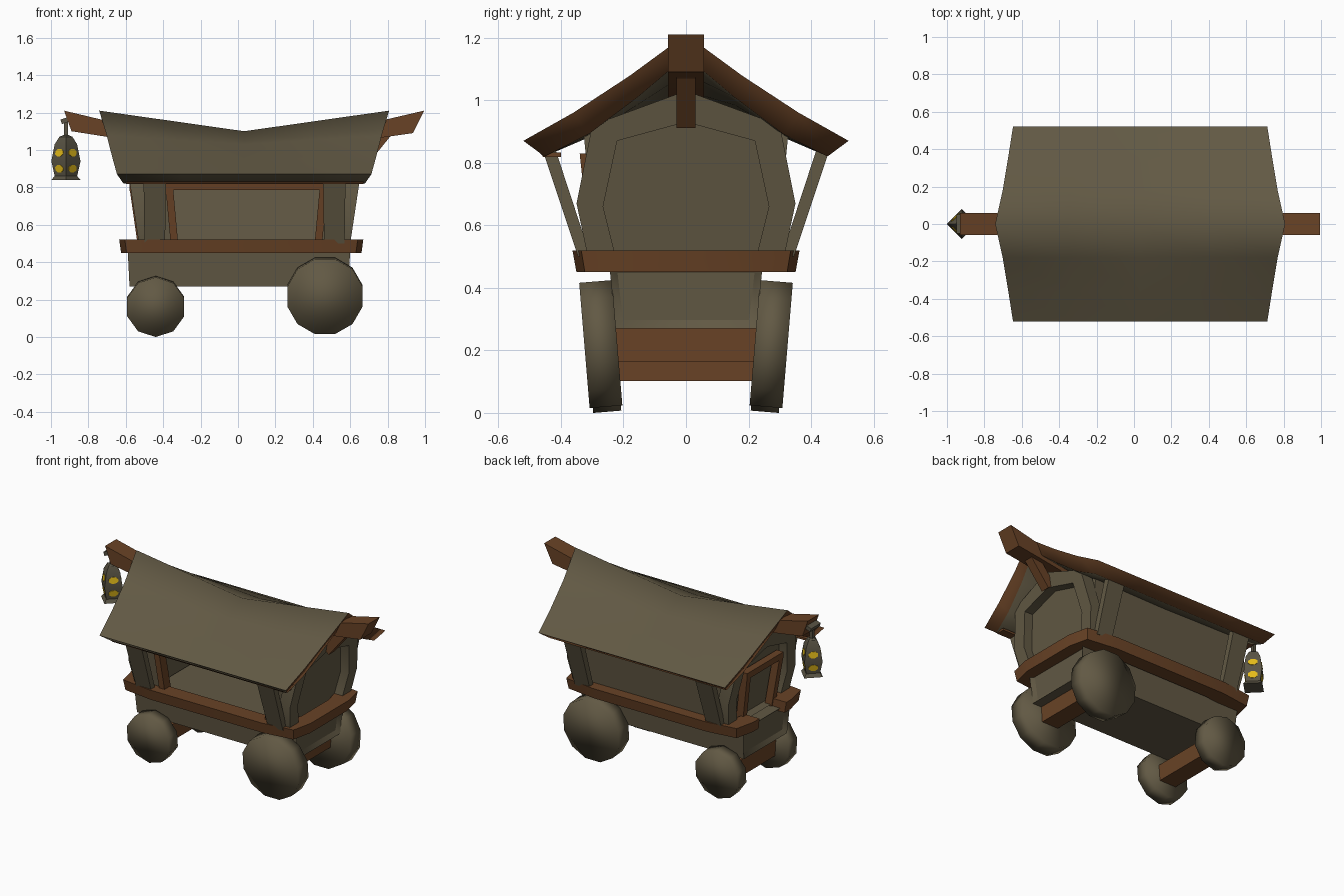
import bpy, bmesh, math
from mathutils import Vector, Matrix

if "Cube" in bpy.data.objects:
    bpy.data.objects.remove(bpy.data.objects["Cube"])


def material(name, rgb):
    m = bpy.data.materials.new(name)
    m.diffuse_color = (*rgb, 1)
    m.use_nodes = True
    m.node_tree.nodes["Principled BSDF"].inputs["Base Color"].default_value = m.diffuse_color
    return m


OLIVE = material("weathered_olive", (0.122, 0.10, 0.058))
BROWN = material("brown_wood", (0.14, 0.055, 0.019))
IRON = material("dark_iron", (0.10, 0.088, 0.058))
GLOW = material("lantern_yellow", (0.78, 0.50, 0.01))


def make(name, verts, faces, mats, angle=35):
    me = bpy.data.meshes.new(name)
    me.from_pydata([tuple(v) for v in verts], [], faces)
    bm = bmesh.new()
    bm.from_mesh(me)
    bmesh.ops.recalc_face_normals(bm, faces=bm.faces)
    bm.to_mesh(me)
    bm.free()
    ob = bpy.data.objects.new(name, me)
    bpy.context.collection.objects.link(ob)
    for m in mats:
        me.materials.append(m)
    bpy.ops.object.select_all(action='DESELECT')
    ob.select_set(True)
    bpy.context.view_layer.objects.active = ob
    bpy.ops.object.shade_smooth_by_angle(angle=math.radians(angle))
    return ob


def loft(name, rings, mat, angle=35, closed=False):
    """Skin a list of equal rings; capped, or joined end to start when closed."""
    n, k = len(rings[0]), len(rings)
    verts = [v for r in rings for v in r]
    faces = [(a * n + i, a * n + (i + 1) % n, (a + 1) % k * n + (i + 1) % n, (a + 1) % k * n + i)
             for a in range(k if closed else k - 1) for i in range(n)]
    if not closed:
        faces += [tuple(range(n)), tuple(range((k - 1) * n, k * n))]
    return make(name, verts, faces, [mat], angle)


def block(name, low, z0, high, z1, mat):
    """Tapered box: (x0, x1, y0, y1) at z0 and at z1."""
    def rect(r, z):
        return [(r[0], r[2], z), (r[1], r[2], z), (r[1], r[3], z), (r[0], r[3], z)]
    return loft(name, [rect(low, z0), rect(high, z1)], mat)


def beam(name, a, b, w, h, mat):
    """Square timber from a to b in the xz plane or across it."""
    a, b = Vector(a), Vector(b)
    d = (b - a).normalized()
    s = d.cross(Vector((0, 1, 0)) if abs(d.y) < 0.7 else Vector((1, 0, 0))).normalized()
    t = d.cross(s)
    return loft(name, [[p + s * h * i + t * w * j for i, j in ((-.5, -.5), (.5, -.5), (.5, .5), (-.5, .5))]
                       for p in (a, b)], mat)


# Sagging roof: olive sheet with brown end boards and back eave
PROFILE = [(0, 1.21, 1.10, 0.775), (0.18, 1.078, 1.03, 0.735), (0.36, 0.96, 0.95, 0.705), (0.52, 0.87, 0.87, 0.68)]
half = PROFILE[::-1] + [(-y, e, m, x) for y, e, m, x in PROFILE[1:]]
verts, faces, NX = [], [], 5
for under in (0, 1):
    for i in range(NX):
        t = -1 + 2 * i / (NX - 1)
        for y, e, m, xe in half:
            z = m + (e - m) * abs(t)
            edge = abs(y) > 0.5
            if under:
                y *= 0.87
                z -= 0.05 if edge else 0.07
                xe -= 0.035
            verts.append((0.033 + t * xe, y, z))
n, total = len(half), len(half) * NX
for i in range(NX - 1):
    for j in range(n - 1):
        q = (i * n + j, i * n + j + 1, (i + 1) * n + j + 1, (i + 1) * n + j)
        faces += [q, tuple(v + total for v in q[::-1])]
border = ([j for j in range(n)] + [i * n + n - 1 for i in range(1, NX)]
          + [(NX - 1) * n + j for j in range(n - 2, -1, -1)] + [i * n for i in range(NX - 2, 0, -1)])
for a, b in zip(border, border[1:] + border[:1]):
    faces.append((a, b, b + total, a + total))
roof = make("roof", verts, faces, [OLIVE, BROWN], 75)
for p in roof.data.polygons:
    rim = len({v < total for v in p.vertices}) == 2
    front_eave = all(roof.data.vertices[v].co.y < -0.44 for v in p.vertices)
    p.material_index = 1 if rim and not front_eave else 0
block("front_eave_trim", (-0.60, 0.67, -0.456, -0.40), 0.818, (-0.60, 0.67, -0.468, -0.40), 0.832, BROWN)

# Ridge beam with upturned ends
ridge = [(-0.93, 1.21), (-0.7, 1.155), (0.03, 1.03), (0.78, 1.16), (0.995, 1.21),
         (0.935, 1.09), (0.76, 1.065), (0.03, 0.95), (-0.7, 1.07), (-0.89, 1.10)]
loft("ridge_beam", [[(x, y, z) for x, z in ridge] for y in (-0.058, 0.058)], BROWN)
beam("ridge_bracket", (0.79, 0, 1.09), (0.66, 0, 0.93), 0.06, 0.06, BROWN)

# Lower hull with an inset panel at each end
hull = block("hull", (-0.58, 0.59, -0.225, 0.225), 0.27, (-0.59, 0.60, -0.245, 0.245), 0.47, OLIVE)
bm = bmesh.new()
bm.from_mesh(hull.data)
bm.faces.ensure_lookup_table()
ends = [f for f in bm.faces if abs(f.normal.x) > 0.9]
bmesh.ops.inset_individual(bm, faces=ends, thickness=0.035, depth=-0.02)
bm.to_mesh(hull.data)
bm.free()

# Bowed rail around the deck, with a gap for the doorway at the back end
side = [(-0.635, 0.14), (-0.635, 0.20), (-0.605, 0.335), (-0.40, 0.363),
        (0.43, 0.363), (0.64, 0.335), (0.67, 0.20)]
path = side + [(x, -y) for x, y in side[::-1]]
def rail_section(x, y):
    ix, iy = 0.017 + (x - 0.017) * 0.84, y if abs(y) < 0.15 else y * 0.70
    ox = 0.017 + (x - 0.017) * 0.985
    return [(x, y, 0.52), (ox, y * 0.965, 0.45), (ix, iy, 0.45), (ix, iy, 0.52)]
loft("deck_rail", [rail_section(x, y) for x, y in path], BROWN)

# Corner posts leaning out to the eaves
for s in (-1, 1):
    for x in (-0.445, 0.515):
        lo, hi = sorted((s * 0.305, s * 0.345)), sorted((s * 0.42, s * 0.462))
        block("corner_post", (x - 0.055, x + 0.055, *lo), 0.5, (x - 0.06, x + 0.06, *hi), 0.85, OLIVE)

# Arched end frames, leaning outward, with recessed end walls
OUTER = [(0.31, 0.48), (0.35, 0.67), (0.30, 0.92), (0.0, 1.03)]
INNER = [(0.22, 0.48), (0.265, 0.66), (0.22, 0.87), (0.0, 0.93)]
def mirrored(pts):
    return pts + [(-y, z) for y, z in pts[-2::-1]]
for s in (-1, 1):
    def place(pts, d):
        return [(0.035 + s * (0.485 + d + 0.15 * (z - 0.5)), y, z) for y, z in pts]
    o, i = mirrored(OUTER), mirrored(INNER)
    loft("end_arch", [place(o, 0), place(o, 0.08), place(i, 0.08), place(i, 0)], OLIVE, 50, closed=True)
    loft("end_wall", [place(i, 0.0), place(i, 0.02)], OLIVE)

# Side walls: closed at the back, open counter window at the front
def wall(name, x0, x1, z0, z1, s, y, t, mat, lean=0.1):
    def span(z):
        c = s * (y + lean * (z - 0.52))
        return (x0, x1, *sorted((c, c - s * t)))
    return block(name, span(z0), z0, span(z1), z1, mat)
wall("back_wall", -0.49, 0.57, 0.46, 0.93, 1, 0.29, 0.03, OLIVE)
wall("front_wall_left", -0.49, -0.36, 0.46, 0.84, -1, 0.29, 0.03, OLIVE)
wall("front_wall_right", 0.44, 0.57, 0.46, 0.84, -1, 0.29, 0.03, OLIVE)
wall("front_wall_top", -0.49, 0.57, 0.80, 0.93, -1, 0.29, 0.03, OLIVE)

# Brown window frame
for name, x0, x1, dx in (("left", -0.36, -0.32, -0.03), ("right", 0.41, 0.45, 0.03)):
    block("window_frame_" + name, (x0, x1, -0.305, -0.24), 0.5,
          (x0 + dx, x1 + dx, -0.34, -0.28), 0.83, BROWN)
block("window_frame_top", (-0.385, 0.475, -0.335, -0.275), 0.785,
      (-0.39, 0.48, -0.34, -0.28), 0.83, BROWN)

# Doorway frame at the lantern end, set inside the arch
for s in (-1, 1):
    beam("door_jamb", (-0.505, s * 0.15, 0.45), (-0.555, s * 0.17, 0.80), 0.04, 0.05, BROWN)
beam("door_lintel", (-0.555, -0.19, 0.80), (-0.555, 0.19, 0.80), 0.05, 0.04, BROWN)

# Axles and cambered wheels
for label, x, z, r, sides, width, az in (("large", 0.465, 0.22, 0.208, 12, 0.105, 0.215),
                                         ("small", -0.44, 0.163, 0.16, 10, 0.09, 0.152)):
    block(label + "_axle", (x - 0.06, x + 0.06, -0.23, 0.23), az - 0.05,
          (x - 0.06, x + 0.06, -0.23, 0.23), az + 0.058, BROWN)
    for s in (-1, 1):
        rot = Matrix.Rotation(-s * 0.083, 3, 'X')
        ctr = Vector((x, s * (0.22 + width / 2), z))
        off = 0.5 if sides == 12 else 0.0
        rings = []
        for d in (-width / 2, width / 2):
            rings.append([ctr + rot @ Vector((r * math.sin((k + off) * math.tau / sides), d,
                                              r * math.cos((k + off) * math.tau / sides)))
                          for k in range(sides)])
        loft(label + "_wheel", rings, OLIVE, 180)

# Hanging lantern: four-sided body, cap, hook and glowing panes
LX = -0.92
LAMP = [(0.08, 0.838), (0.06, 0.86), (0.078, 0.94), (0.06, 1.03), (0.035, 1.07), (0.012, 1.08)]
loft("lantern_body", [[(LX + r * math.cos(k * math.pi / 2), r * math.sin(k * math.pi / 2), z)
                       for k in range(4)] for r, z in LAMP], IRON, 25)
beam("lantern_hanger", (LX, 0, 1.07), (LX, 0, 1.16), 0.022, 0.022, IRON)
beam("lantern_hook", (LX - 0.025, 0, 1.15), (LX + 0.03, 0, 1.17), 0.1, 0.025, IRON)
for (r0, z0), (r1, z1) in (LAMP[1:3], LAMP[2:4]):
    for k in range(4):
        a = (k + 0.5) * math.pi / 2
        out, c = Vector((math.cos(a), math.sin(a), 0)), math.cos(math.pi / 4)
        across = Vector((-out.y, out.x, 0))
        up = (out * (r1 - r0) * c + Vector((0, 0, z1 - z0))).normalized()
        nrm = across.cross(up)
        mid = Vector((LX, 0, (z0 + z1) / 2)) + out * (r0 + r1) / 2 * c
        loft("lantern_pane", [[mid + nrm * d + across * 0.031 * math.cos((j + .5) * math.pi / 4)
                               + up * 0.022 * math.sin((j + .5) * math.pi / 4) for j in range(8)]
                              for d in (-0.003, 0.003)], GLOW)
